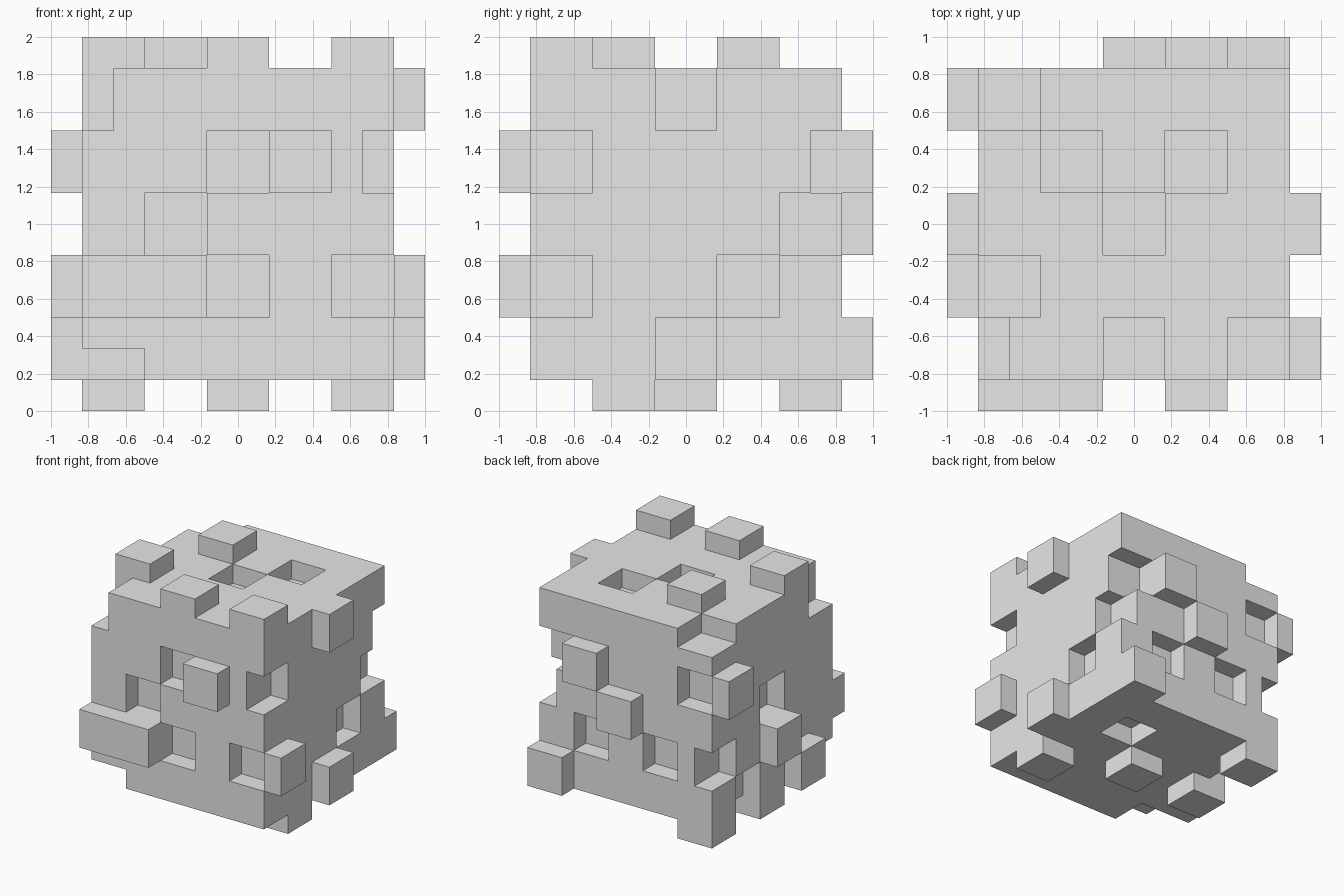
import bpy
import bmesh
from itertools import product

cube = bpy.data.objects.get("Cube")
if cube:
    bpy.data.objects.remove(cube, do_unlink=True)

N = 12          # half-cells along each side, including the outer tab layer
STEP = 2 / N

# One grey for the whole block
grey = bpy.data.materials.new("plain_grey")
grey.use_nodes = True
color = (0.8, 0.8, 0.8, 1)
grey.diffuse_color = color
grey.node_tree.nodes["Principled BSDF"].inputs["Base Color"].default_value = color

# Each face is a 5 x 5 board: (axis, positive side, raised tabs, sunken pockets)
# Board cells are named by the two remaining axes in x, y, z order.
FACES = [
    (2, True, ["40", "20", "01", "13"], ["22", "33", "04"]),            # top
    (2, False, ["04", "02", "41", "22"], ["00", "33"]),                 # bottom
    (1, False, ["01", "11", "33"], ["23", "12", "21", "41"]),           # front
    (1, True, ["33", "40", "22"], ["03", "11", "31", "43"]),            # back
    (0, True, ["01", "24", "20"], ["03", "31", "42"]),                  # left
    (0, False, ["43", "10", "21"], ["04", "41", "22", "30"]),           # right
]


def board_cell(axis, layer, name):
    """Half-cells covered by one board cell in the given layer."""
    spans = [range(2 * int(c) + 1, 2 * int(c) + 3) for c in name]
    spans.insert(axis, [layer])
    return set(product(*spans))


# Solid core, then pockets cut one layer deep and tabs added one layer high
solid = set(product(range(1, N - 1), repeat=3))
for axis, positive, tabs, pockets in FACES:
    for name in pockets:
        solid -= board_cell(axis, N - 2 if positive else 1, name)
for axis, positive, tabs, pockets in FACES:
    for name in tabs:
        solid |= board_cell(axis, N - 1 if positive else 0, name)

# Skin the solid with one quad wherever it meets the open air
bm = bmesh.new()
corners = {}


def vert(p):
    if p not in corners:
        x, y, z = p
        corners[p] = bm.verts.new((x * STEP - 1, y * STEP - 1, z * STEP))
    return corners[p]


for cell in sorted(solid):
    for axis, side in product(range(3), (0, 1)):
        neighbour = list(cell)
        neighbour[axis] += 2 * side - 1
        if tuple(neighbour) in solid:
            continue
        u, v = (axis + 1) % 3, (axis + 2) % 3
        loop = []
        for du, dv in ((0, 0), (1, 0), (1, 1), (0, 1)):
            p = list(cell)
            p[axis] += side
            p[u] += du
            p[v] += dv
            loop.append(vert(tuple(p)))
        bm.faces.new(loop if side else loop[::-1])

mesh = bpy.data.meshes.new("puzzle_block")
bm.to_mesh(mesh)
bm.free()
mesh.materials.append(grey)
block = bpy.data.objects.new("puzzle_block", mesh)
bpy.context.collection.objects.link(block)
